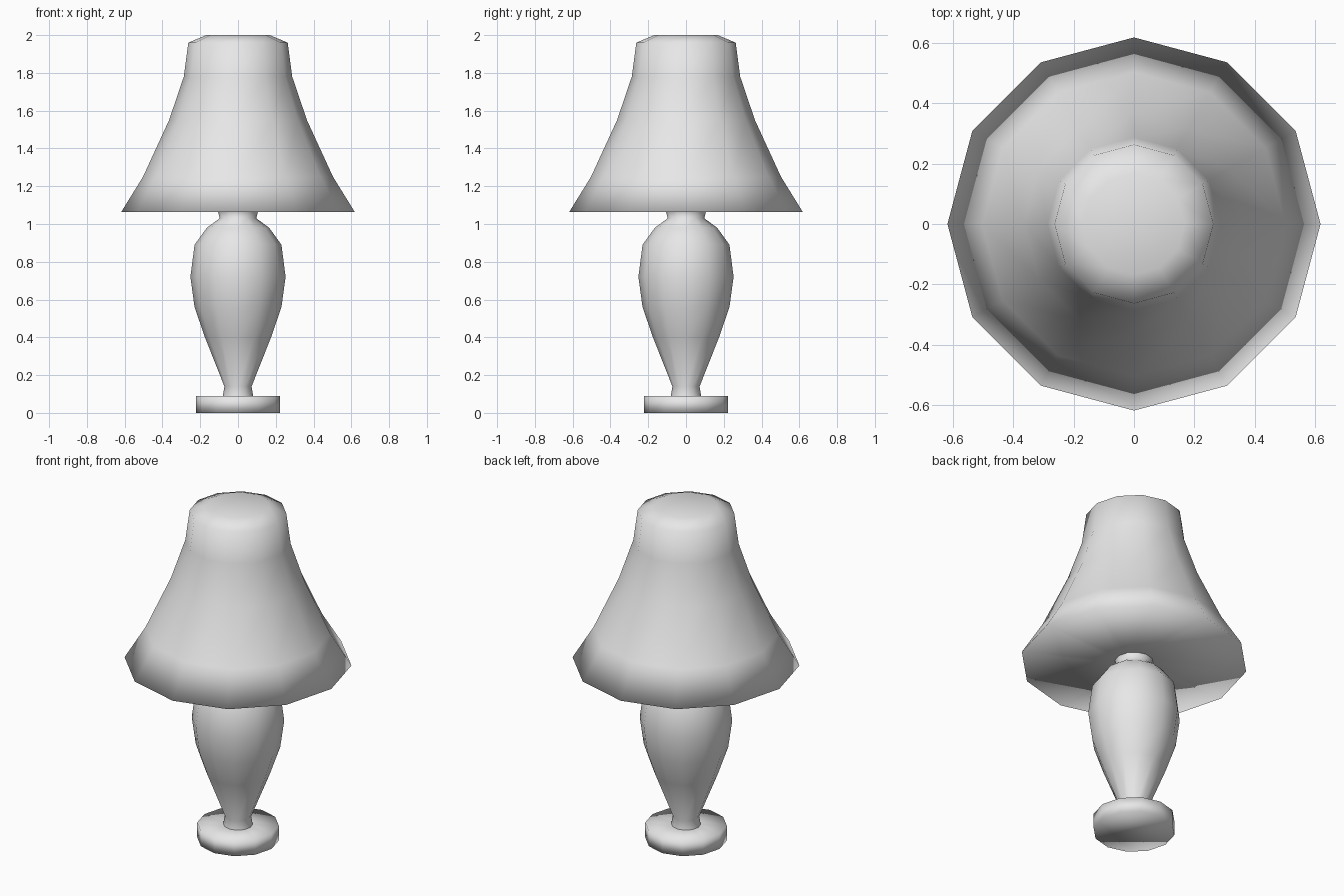
import bpy, bmesh, math

cube = bpy.data.objects.get("Cube")
if cube:
    bpy.data.objects.remove(cube, do_unlink=True)

SIDES = 12

grey = bpy.data.materials.new("plain_grey")
grey.use_nodes = True
grey.diffuse_color = (0.8, 0.8, 0.8, 1)
grey.node_tree.nodes["Principled BSDF"].inputs["Base Color"].default_value = (0.8, 0.8, 0.8, 1)


def lathe(name, profile, cap_bottom=True, cap_top=True):
    """Spin a bottom-to-top list of (radius, height) points about z."""
    bm = bmesh.new()
    rings = []
    for r, z in profile:
        angles = [math.tau * i / SIDES for i in range(SIDES)]
        rings.append([bm.verts.new((r * math.cos(a), r * math.sin(a), z)) for a in angles])
    for low, high in zip(rings, rings[1:]):
        for i in range(SIDES):
            j = (i + 1) % SIDES
            bm.faces.new((low[i], low[j], high[j], high[i]))
    if cap_bottom:
        bm.faces.new(rings[0][::-1])
    if cap_top:
        bm.faces.new(rings[-1])
    for face in bm.faces:
        face.smooth = True
    mesh = bpy.data.meshes.new(name)
    bm.to_mesh(mesh)
    bm.free()
    mesh.materials.append(grey)
    obj = bpy.data.objects.new(name, mesh)
    bpy.context.collection.objects.link(obj)
    return obj


# Round foot, its top running in to the stem
lathe("base", [(0.222, 0), (0.222, 0.09), (0.08, 0.09)])

# Vase-shaped body with a short flared neck under the shade
lathe("body", [(0.08, 0.09), (0.072, 0.14), (0.175, 0.4), (0.23, 0.56),
               (0.252, 0.72), (0.23, 0.89), (0.165, 0.98), (0.097, 1.03),
               (0.105, 1.064)], cap_bottom=False, cap_top=False)

# Flared shade, closed by a flat underside and a chamfered crown
lathe("shade", [(0.105, 1.064), (0.618, 1.064), (0.503, 1.25), (0.365, 1.55),
                (0.287, 1.78), (0.263, 1.96), (0.168, 2)])
